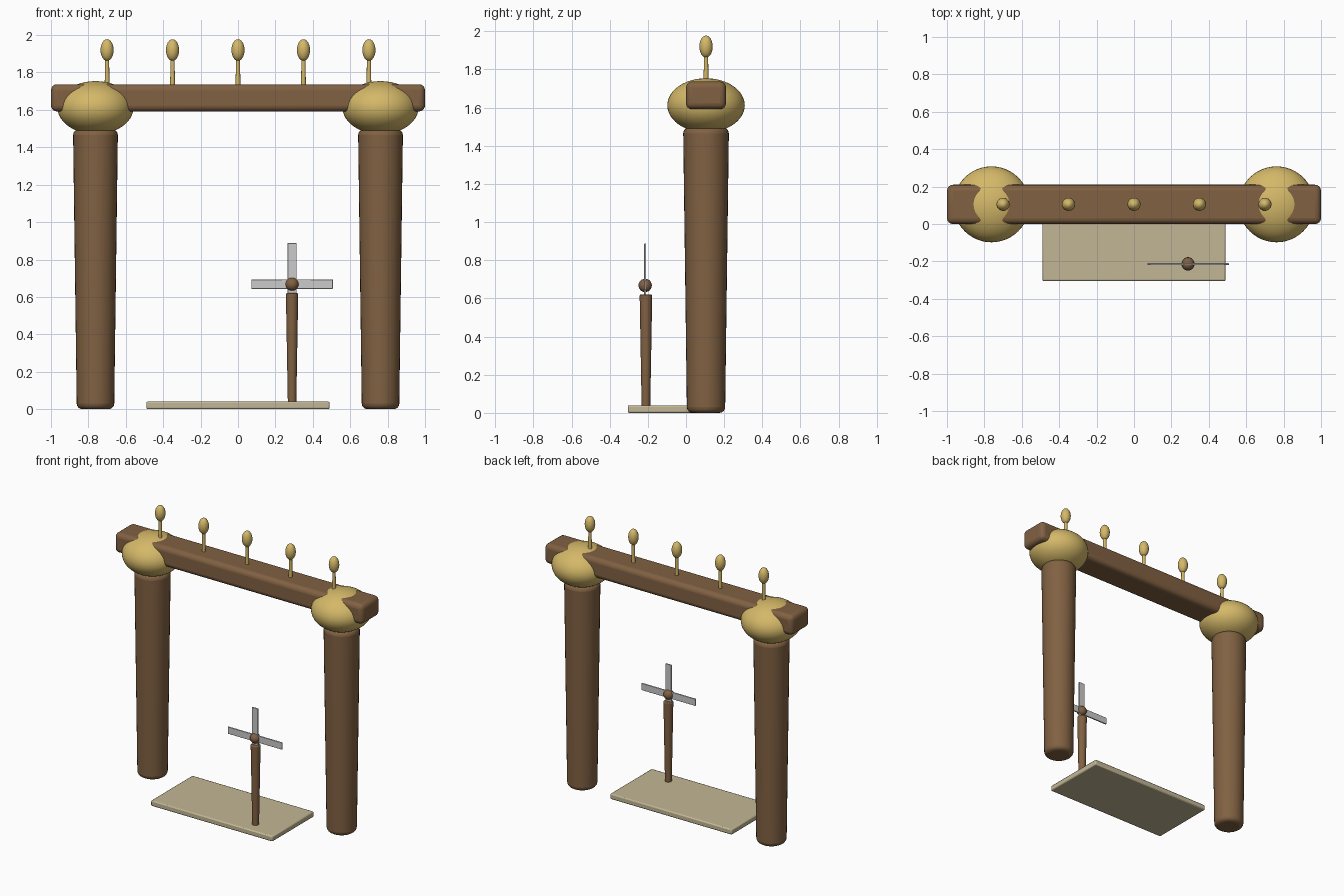
import bpy, math

if "Cube" in bpy.data.objects:
    bpy.data.objects.remove(bpy.data.objects["Cube"])

def material(name, rgb):
    m = bpy.data.materials.new(name)
    m.diffuse_color = (*rgb, 1)
    m.use_nodes = True
    m.node_tree.nodes["Principled BSDF"].inputs["Base Color"].default_value = m.diffuse_color
    return m

WOOD = material("wood", (0.22, 0.12, 0.055))
GOLD = material("gold", (0.66, 0.48, 0.14))
STONE = material("stone", (0.54, 0.47, 0.30))
METAL = material("metal", (0.62, 0.62, 0.62))

def finish(name, mat, bevel=0, segments=4):
    ob = bpy.context.object
    ob.name = name
    ob.data.materials.append(mat)
    bpy.ops.object.transform_apply(location=False, rotation=False, scale=True)
    if bevel:
        b = ob.modifiers.new("round", 'BEVEL')
        b.width, b.segments = bevel, segments
        b.limit_method, b.angle_limit = 'ANGLE', math.radians(40)
    bpy.ops.object.shade_smooth_by_angle(angle=math.radians(40))
    return ob

def box(name, lo, hi, mat, bevel, segments=4):
    bpy.ops.mesh.primitive_cube_add(size=1, location=[(a + b) / 2 for a, b in zip(lo, hi)])
    bpy.context.object.scale = [b - a for a, b in zip(lo, hi)]
    return finish(name, mat, bevel, segments)

def tapered(name, x, y, z0, z1, r0, r1, mat, bevel=0, sides=32):
    bpy.ops.mesh.primitive_cone_add(vertices=sides, radius1=r0, radius2=r1, depth=z1 - z0,
                                    location=(x, y, (z0 + z1) / 2))
    return finish(name, mat, bevel)

def ball(name, loc, rx, rz, mat, segs=48):
    bpy.ops.mesh.primitive_uv_sphere_add(segments=segs, ring_count=segs // 2, radius=1, location=loc)
    bpy.context.object.scale = (rx, rx, rz)
    return finish(name, mat)

Y = 0.105  # depth centre of the gate

# gate: two columns with squashed caps, and a crossbeam
for side, s in (("left", -1), ("right", 1)):
    tapered(side + "_column", s * 0.762, Y, 0, 1.495, 0.1, 0.12, WOOD, 0.03)
    ball(side + "_cap", (s * 0.762, Y, 1.612), 0.203, 0.142, GOLD)
box("crossbeam", (-1, 0, 1.592), (1, 0.21, 1.737), WOOD, 0.032)

# row of finials on the beam
for i in range(5):
    x = -0.7 + 0.35 * i
    tapered(f"finial_stem_{i + 1}", x, Y, 1.71, 1.88, 0.013, 0.011, GOLD, sides=16)
    ball(f"finial_bulb_{i + 1}", (x, Y, 1.92), 0.035, 0.058, GOLD, 24)

# floor slab
box("floor_slab", (-0.49, -0.305, 0), (0.49, 0.175, 0.04), STONE, 0.008, 2)

# pinwheel: post, hub and crossed blades
PX, PY, PZ = 0.289, -0.214, 0.668
tapered("pinwheel_post", PX, -0.21, 0.0, 0.62, 0.022, 0.033, WOOD, 0.006, 24)
ball("pinwheel_hub", (PX, PY, PZ), 0.035, 0.035, WOOD, 24)
for name, dx, dz in (("horizontal_blades", 0.218, 0.025), ("vertical_blades", 0.024, 0.22)):
    box(name, (PX - dx, PY - 0.005, PZ - dz), (PX + dx, PY + 0.005, PZ + dz), METAL, 0.002, 2)
